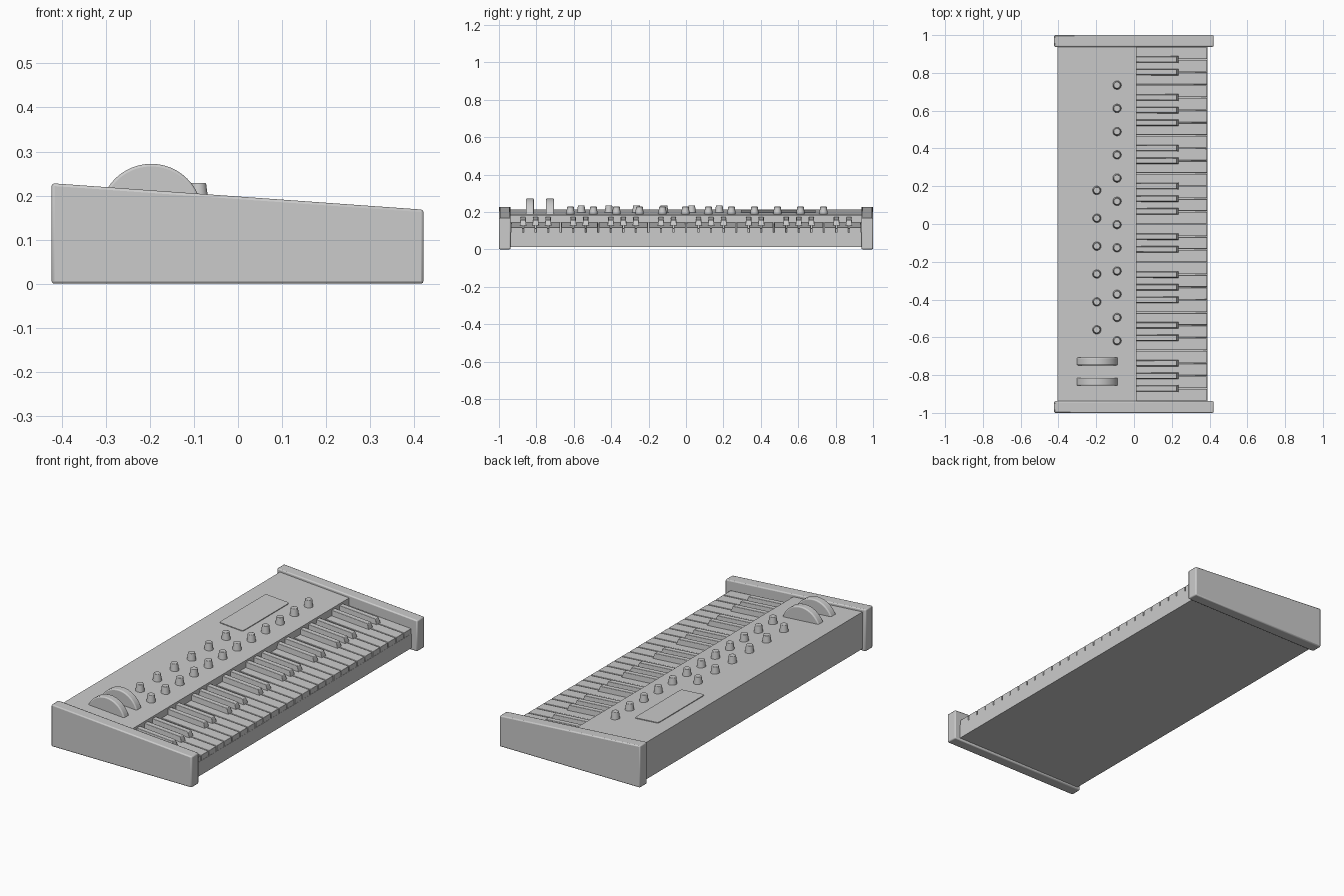
import bpy, bmesh, math

if "Cube" in bpy.data.objects:
    bpy.data.objects.remove(bpy.data.objects["Cube"])

SLOPE = -0.07          # fall of the top surfaces towards +x


def finish(obj, bevel=0.0, segments=2):
    if bevel:
        mod = obj.modifiers.new("bevel", 'BEVEL')
        mod.width = bevel
        mod.segments = segments
        mod.limit_method = 'ANGLE'
        mod.angle_limit = math.radians(40)
    bpy.ops.object.select_all(action='DESELECT')
    obj.select_set(True)
    bpy.context.view_layer.objects.active = obj
    bpy.ops.object.shade_smooth_by_angle(angle=math.radians(35))
    return obj


def prism(name, profile, y0, y1, bevel=0.0, taper=None):
    """Extrude an xz profile along y; taper = (min z, scale) narrows upper verts."""
    bm = bmesh.new()
    face = bm.faces.new([bm.verts.new((x, y0, z)) for x, z in profile])
    ext = bmesh.ops.extrude_face_region(bm, geom=[face])
    for v in ext["geom"]:
        if isinstance(v, bmesh.types.BMVert):
            v.co.y = y1
    if taper:
        mid = (y0 + y1) / 2
        for v in bm.verts:
            if v.co.z > taper[0]:
                v.co.y = mid + (v.co.y - mid) * taper[1]
    bmesh.ops.recalc_face_normals(bm, faces=bm.faces)
    mesh = bpy.data.meshes.new(name)
    bm.to_mesh(mesh)
    bm.free()
    obj = bpy.data.objects.new(name, mesh)
    bpy.context.collection.objects.link(obj)
    return finish(obj, bevel)


def panel_z(x):
    return 0.183 + SLOPE * (x - 0.012)


# End cheeks
cheek = [(-0.423, 0), (0.421, 0), (0.421, 0.168), (-0.423, 0.228)]
prism("end_cheek_left", cheek, -1.0, -0.938, 0.006)
prism("end_cheek_right", cheek, 0.938, 1.0, 0.006)

# Case with low key bed at the front and sloped control panel behind
prism("case", [(-0.405, 0.012), (0.388, 0.012), (0.388, 0.09), (0.004, 0.09),
               (0.004, 0.145), (0.012, 0.145), (0.012, panel_z(0.012)),
               (-0.405, panel_z(-0.405))], -0.94, 0.94)

# White and black keys
COUNT = 28
PITCH = 1.876 / COUNT
white = [(0.0, 0.088), (0.387, 0.088), (0.387, 0.118), (0.0, 0.144)]
black = [(0.002, 0.11), (0.237, 0.11), (0.235, 0.128), (0.225, 0.157), (0.002, 0.173)]
for k in range(COUNT):
    y = -0.938 + k * PITCH
    prism(f"white_key_{k + 1}", white, y + 0.0025, y + PITCH - 0.0025, 0.002)
    if k % 7 in (1, 2, 3, 5, 6):
        prism(f"black_key_{k}", black, y - 0.0185, y + 0.0185, 0.002, (0.15, 0.75))

# Knobs: one long row and one short row
def knob(name, x, y):
    top = panel_z(x) + 0.038
    bottom = panel_z(x) - 0.006
    bpy.ops.mesh.primitive_cone_add(vertices=32, radius1=0.0235, radius2=0.0175,
                                    depth=top - bottom,
                                    location=(x, y, (top + bottom) / 2))
    obj = bpy.context.object
    obj.name = name
    finish(obj, 0.002)


for i in range(12):
    knob(f"front_knob_{i + 1}", -0.09, -0.618 + i * 0.123)
for i in range(6):
    knob(f"rear_knob_{i + 1}", -0.197, -0.56 + i * 0.1476)

# Pitch and modulation wheels, half sunk in the panel
for name, y in (("pitch_wheel", -0.835), ("modulation_wheel", -0.727)):
    bpy.ops.mesh.primitive_cylinder_add(vertices=96, radius=0.116, depth=0.042,
                                        location=(-0.197, y, 0.156),
                                        rotation=(math.pi / 2, 0, 0))
    bpy.context.object.name = name
    finish(bpy.context.object, 0.006, 3)

# Display plate with rounded corners, lying on the sloped panel
bm = bmesh.new()
hx, hy, r = 0.071, 0.2, 0.012
outline = []
for i, (sx, sy) in enumerate(((1, 1), (-1, 1), (-1, -1), (1, -1))):
    for j in range(5):
        a = math.pi / 2 * (i + j / 4)
        outline.append((-0.247 + sx * (hx - r) + r * math.cos(a),
                        0.493 + sy * (hy - r) + r * math.sin(a)))
base = bm.faces.new([bm.verts.new((x, y, panel_z(x) - 0.004)) for x, y in outline])
ext = bmesh.ops.extrude_face_region(bm, geom=[base])
for v in ext["geom"]:
    if isinstance(v, bmesh.types.BMVert):
        v.co.z += 0.008
bmesh.ops.recalc_face_normals(bm, faces=bm.faces)
mesh = bpy.data.meshes.new("display")
bm.to_mesh(mesh)
bm.free()
display = bpy.data.objects.new("display", mesh)
bpy.context.collection.objects.link(display)
finish(display)
